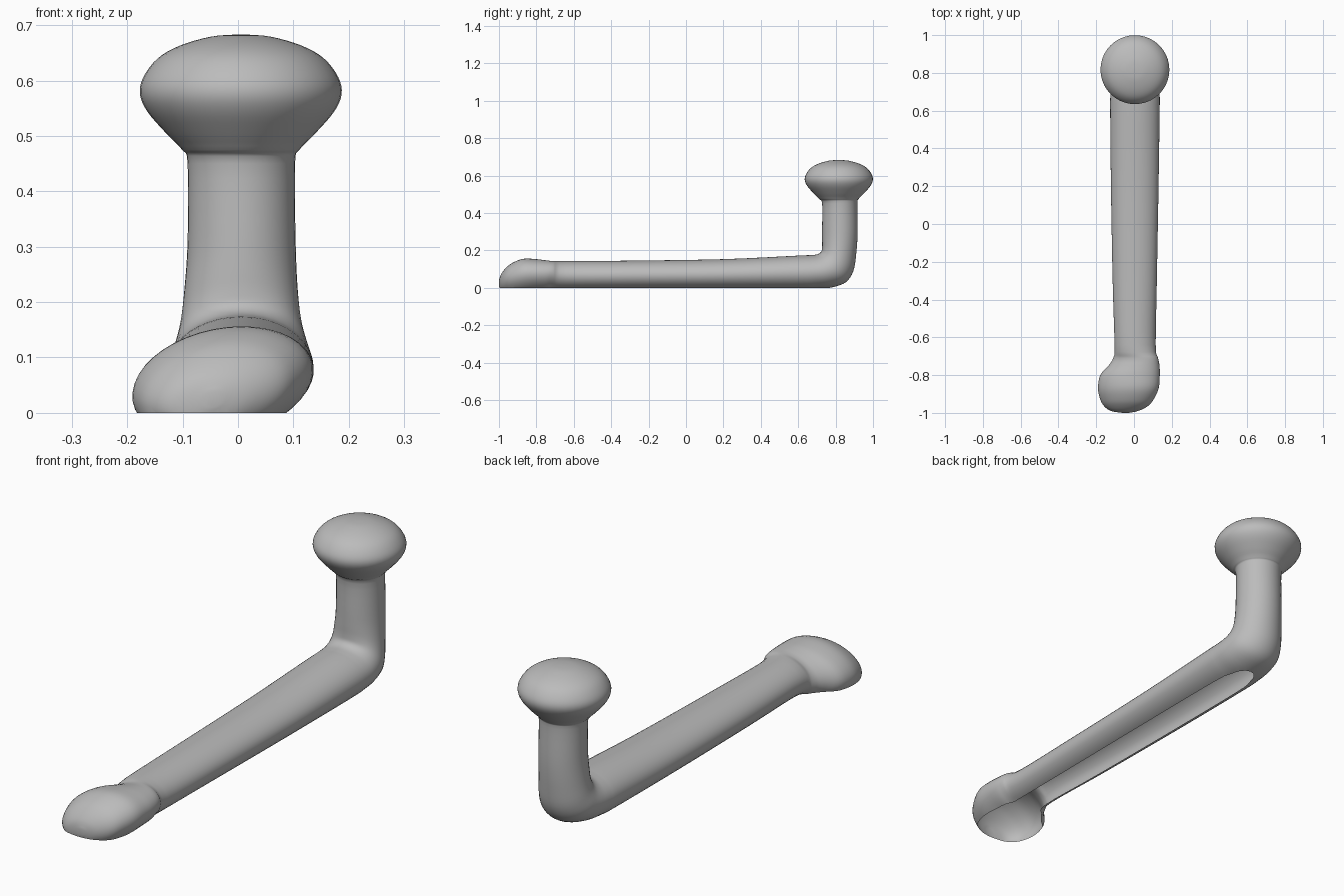
import bpy, bmesh, math

default = bpy.data.objects.get("Cube")
if default:
    bpy.data.objects.remove(default, do_unlink=True)

SIDES = 40
STEPS = 4

# Each ring: inner (y, z), outer (y, z), left and right x limits, sideways lean
rings = []

# Rounded toe: y, left, right, top, bottom
for y, left, right, top, bottom in [
    (-1, -.06, -.03, .04, .01),
    (-.99, -.12, .02, .07, -.02),
    (-.965, -.155, .07, .104, -.04),
    (-.93, -.175, .1, .132, -.05),
    (-.87, -.187, .127, .155, -.05),
    (-.8, -.175, .133, .153, -.04),
    (-.75, -.132, .132, .147, -.03),
    (-.71, -.108, .125, .143, -.02),
]:
    lean = .035 * (right - left) / .314
    rings.append((y, top, y, bottom, left, right, lean))

# Long arm, widening gently towards the bend
for y, left, right, top in [
    (-.64, -.103, .115, .143),
    (-.3, -.113, .121, .145),
    (.2, -.122, .13, .153),
    (.6, -.126, .136, .172),
]:
    rings.append((y, top, y, -.012, left, right, 0))

# Bend and upright stem
for iy, iz, oy, oz, left, right in [
    (.67, .175, .7, -.008, -.125, .136),
    (.705, .18, .78, .002, -.122, .134),
    (.724, .195, .855, .03, -.115, .127),
    (.728, .22, .895, .09, -.105, .116),
    (.728, .26, .91, .18, -.097, .108),
    (.728, .32, .918, .3, -.091, .104),
    (.728, .45, .916, .45, -.091, .103),
]:
    rings.append((iy, iz, oy, oz, left, right, 0))

# Mushroom knob: radius, height
for r, z in [(.106, .475), (.135, .505), (.168, .543), (.182, .575),
             (.176, .606), (.15, .64), (.11, .663), (.055, .679), (.01, .683)]:
    rings.append((.817 - r, z, .817 + r, z, .005 - r, .005 + r, 0))


def blend(a, b, c, d, t):
    """Smooth curve through b and c."""
    return b + t * (c - a + t * (2*a - 5*b + 4*c - d + t * (3*(b - c) + d - a))) / 2


def smooth_rings(keys):
    last = len(keys) - 1
    for i in range(last):
        four = [keys[min(max(i + k, 0), last)] for k in (-1, 0, 1, 2)]
        for s in range(STEPS):
            yield [blend(*v, s / STEPS) for v in zip(*four)]
    yield keys[-1]


def ring_points(iy, iz, oy, oz, left, right, lean):
    for k in range(SIDES):
        a = math.tau * k / SIDES
        c, s = math.cos(a), math.sin(a)
        yield ((left + right) / 2 + (right - left) / 2 * c + lean * s,
               (iy + oy) / 2 + (iy - oy) / 2 * s,
               (iz + oz) / 2 + (iz - oz) / 2 * s)


# Loft the rings into one continuous skin
bm = bmesh.new()
loops = [[bm.verts.new(p) for p in ring_points(*r)] for r in smooth_rings(rings)]
for low, high in zip(loops, loops[1:]):
    for k in range(SIDES):
        n = (k + 1) % SIDES
        bm.faces.new((low[k], low[n], high[n], high[k]))
bm.faces.new(loops[0])
bm.faces.new(loops[-1])

# Slice off the underside, leaving the arm hollow and open below
bmesh.ops.bisect_plane(bm, geom=bm.verts[:] + bm.edges[:] + bm.faces[:],
                       plane_co=(0, 0, 0), plane_no=(0, 0, -1), clear_outer=True)
bmesh.ops.recalc_face_normals(bm, faces=bm.faces[:])
if max(bm.faces, key=lambda f: f.calc_center_median().z).normal.z < 0:
    bmesh.ops.reverse_faces(bm, faces=bm.faces[:])

mesh = bpy.data.meshes.new("handle")
bm.to_mesh(mesh)
bm.free()
handle = bpy.data.objects.new("handle", mesh)
bpy.context.collection.objects.link(handle)

# Plain grey finish
grey = bpy.data.materials.new("plain_grey")
grey.use_nodes = True
colour = (.5, .5, .5, 1)
grey.diffuse_color = colour
grey.node_tree.nodes["Principled BSDF"].inputs["Base Color"].default_value = colour
mesh.materials.append(grey)

bpy.context.view_layer.objects.active = handle
handle.select_set(True)
bpy.ops.object.shade_smooth_by_angle(angle=math.radians(50))
